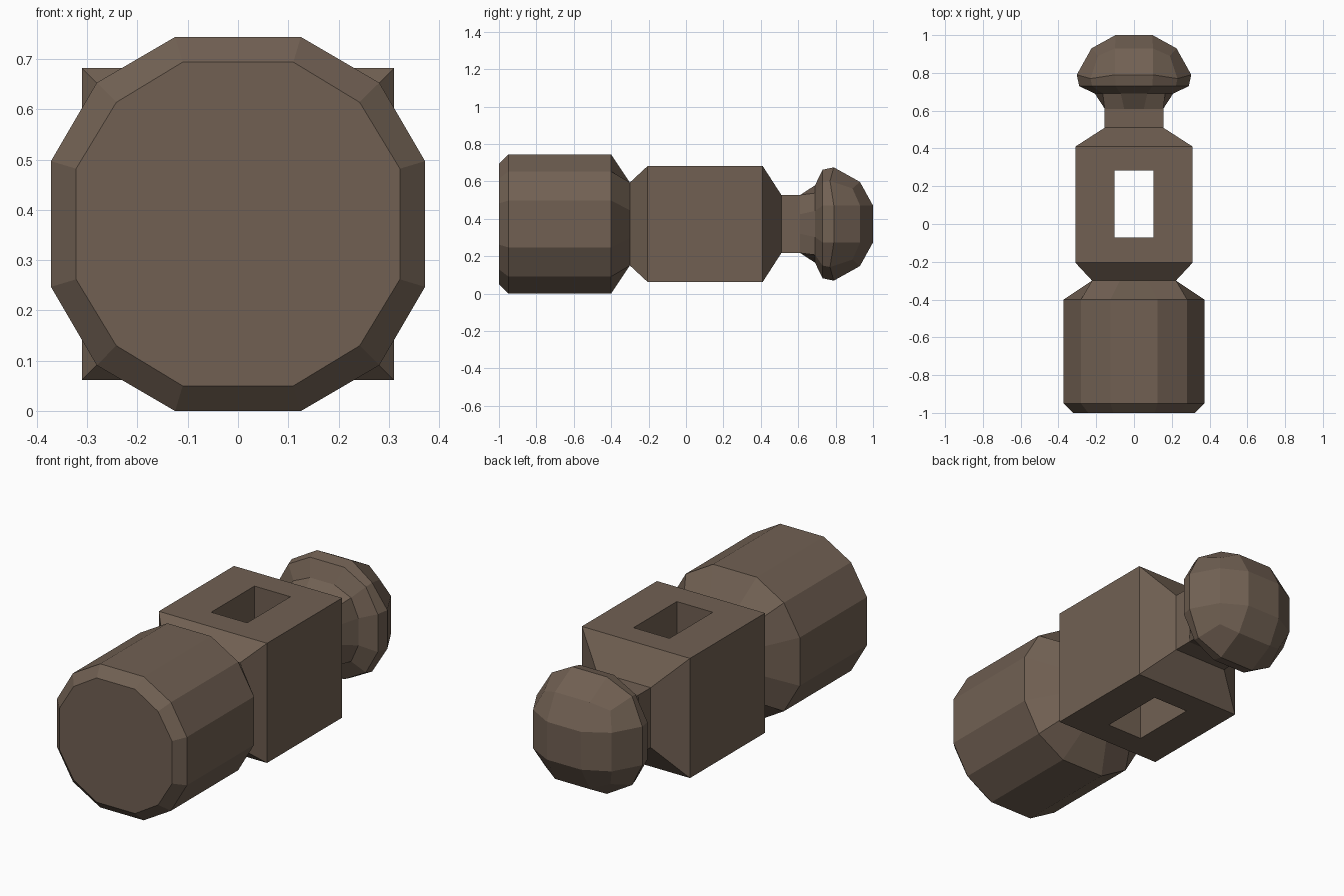
import bpy, bmesh

if "Cube" in bpy.data.objects:
    bpy.data.objects.remove(bpy.data.objects["Cube"])

CZ = 0.372  # height of the long axis

brown = bpy.data.materials.new("dark brown")
brown.diffuse_color = (0.165, 0.118, 0.086, 1)
brown.use_nodes = True
brown.node_tree.nodes["Principled BSDF"].inputs["Base Color"].default_value = brown.diffuse_color


def ring12(y, a, b, d, yd=None):
    """Twelve points: flats of half width a at distance b, corners at (d, d)."""
    quarter = [(b, -a, y), (b, a, y), (d, d, y if yd is None else yd)]
    pts = []
    for _ in range(4):
        pts += [(u, yy, v) for u, v, yy in quarter]
        quarter = [(-v, u, yy) for u, v, yy in quarter]
    return pts


def ring4(y, h):
    return [(h, y, -h), (h, y, h), (-h, y, h), (-h, y, -h)]


def loft(name, rings, dome=None):
    """Skin the rings; dome closes the end with a quad patch of 3 x 3 faces."""
    bm = bmesh.new()
    vs = [[bm.verts.new((x, y, z + CZ)) for x, y, z in r] for r in rings]
    n = len(vs[0])
    for lo, hi in zip(vs, vs[1:]):
        for i in range(n):
            j = (i + 1) % n
            bm.faces.new((lo[i], lo[j], hi[j], hi[i]))
    bm.faces.new(vs[0])
    last = vs[-1]
    if dome:
        c = [bm.verts.new((x, y, z + CZ)) for x, y, z in dome]
        for k in range(4):
            p = 3 * k
            bm.faces.new((last[p], last[p + 1], c[(k + 1) % 4], c[k]))
            bm.faces.new((last[p + 1], last[p + 2], last[(p + 3) % 12], c[(k + 1) % 4]))
        bm.faces.new(c)
    else:
        bm.faces.new(last)
    bmesh.ops.recalc_face_normals(bm, faces=bm.faces)
    me = bpy.data.meshes.new(name)
    bm.to_mesh(me)
    bm.free()
    me.materials.append(brown)
    ob = bpy.data.objects.new(name, me)
    bpy.context.collection.objects.link(ob)
    return ob


# faceted hammer head, tapering to a square neck
loft("striking_head", [
    ring12(-1.0, 0.11, 0.322, 0.242),
    ring12(-0.95, 0.125, 0.372, 0.281),
    ring12(-0.40, 0.125, 0.372, 0.281),
    ring12(-0.30, 0.074, 0.222, 0.222),
])

# square block with chamfered ends and a slim rear neck
block = loft("socket_block", [
    ring4(-0.30, 0.222), ring4(-0.205, 0.31), ring4(0.41, 0.31),
    ring4(0.51, 0.155), ring4(0.61, 0.155),
])

# handle hole, cut straight through the block
bpy.ops.mesh.primitive_cube_add(size=1, location=(0, 0.105, CZ))
cutter = bpy.context.object
cutter.name = "handle_hole_cutter"
cutter.scale = (0.206, 0.354, 1.0)
cutter.data.materials.append(brown)
cutter.hide_render = True
mod = block.modifiers.new("handle_hole", 'BOOLEAN')
mod.operation = 'DIFFERENCE'
mod.solver = 'EXACT'
mod.object = cutter
bpy.context.view_layer.objects.active = block
bpy.ops.object.modifier_apply(modifier=mod.name)
bpy.data.objects.remove(cutter)

# rounded peen
loft("ball_peen", [
    ring12(0.61, 0.052, 0.155, 0.155),
    ring12(0.69, 0.07, 0.207, 0.165),
    ring12(0.73, 0.098, 0.29, 0.222),
    ring12(0.79, 0.10, 0.303, 0.23, 0.77),
    ring12(0.93, 0.10, 0.225, 0.19, 0.89),
], dome=[(0.098, 1.0, -0.098), (0.098, 1.0, 0.098),
         (-0.098, 1.0, 0.098), (-0.098, 1.0, -0.098)])
